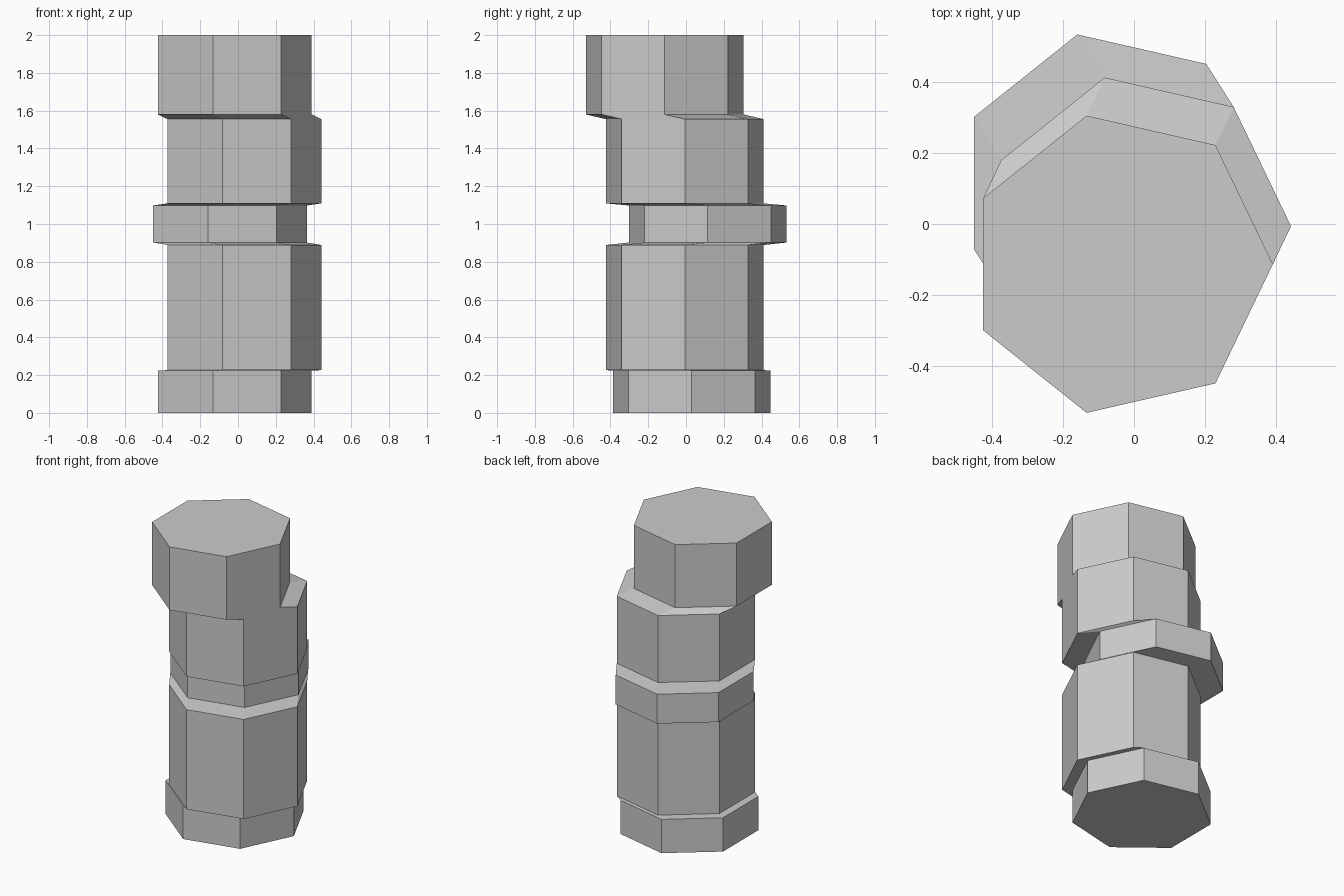
import bpy
import bmesh
from math import cos, sin, tau

cube = bpy.data.objects.get("Cube")
if cube:
    bpy.data.objects.remove(cube, do_unlink=True)

SIDES = 7
RADIUS = 0.428

# Column sections from the ground up: centre x, centre y, bottom, top
SECTIONS = [
    (-0.038, 0.03, 0.0, 0.225),      # foot
    (0.013, -0.006, 0.226, 0.889),   # lower shaft
    (-0.064, 0.115, 0.902, 1.098),   # collar
    (0.013, -0.006, 1.109, 1.555),   # upper shaft
    (-0.038, -0.113, 1.58, 2.0),     # head
]

# One plain grey material
grey = bpy.data.materials.new("plain grey")
grey.use_nodes = True
colour = (0.6, 0.6, 0.6, 1)
grey.diffuse_color = colour
grey.node_tree.nodes["Principled BSDF"].inputs["Base Color"].default_value = colour


def heptagon(bm, cx, cy, z):
    return [bm.verts.new((cx + RADIUS * cos(tau * i / SIDES),
                          cy + RADIUS * sin(tau * i / SIDES), z))
            for i in range(SIDES)]


# Loft through every section; the gaps become sloping ledges
bm = bmesh.new()
rings = [heptagon(bm, cx, cy, z)
         for cx, cy, low, high in SECTIONS for z in (low, high)]
for lower, upper in zip(rings, rings[1:]):
    for i in range(SIDES):
        j = (i + 1) % SIDES
        bm.faces.new((lower[i], lower[j], upper[j], upper[i]))

# End caps
bm.faces.new(rings[0][::-1])
bm.faces.new(rings[-1])

mesh = bpy.data.meshes.new("stepped_column")
bm.to_mesh(mesh)
bm.free()
mesh.materials.append(grey)
column = bpy.data.objects.new("stepped_column", mesh)
bpy.context.collection.objects.link(column)
